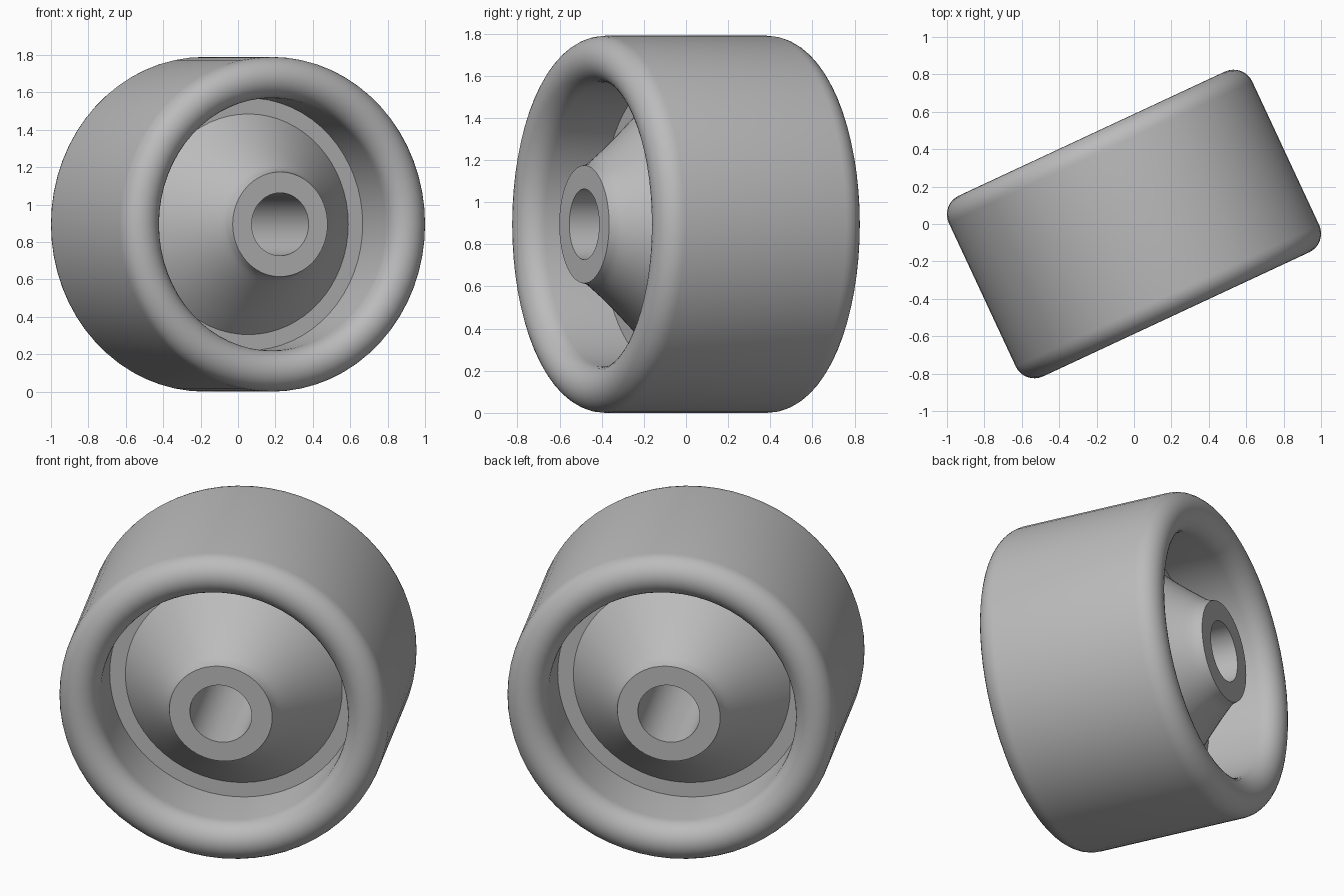
import bpy, bmesh, math
from mathutils import Matrix, Vector

cube = bpy.data.objects.get("Cube")
if cube:
    bpy.data.objects.remove(cube, do_unlink=True)

RADIUS = 0.895       # outer tyre radius
HALF = 0.533         # half of the wheel width
BEAD = 0.11          # rounding of the tyre edge
YAW = math.radians(25)

grey = bpy.data.materials.new("plain_grey")
grey.use_nodes = True
GREY = (0.5, 0.5, 0.5, 1)
grey.diffuse_color = GREY
grey.node_tree.nodes["Principled BSDF"].inputs["Base Color"].default_value = GREY


def lathe(name, half_profile, steps):
    """Mirror a (radius, offset) half profile and spin the closed loop about Y."""
    loop = half_profile + [(r, -t) for r, t in reversed(half_profile)]
    bm = bmesh.new()
    verts = [bm.verts.new((r, t, 0)) for r, t in loop]
    edges = [bm.edges.new((v, verts[(i + 1) % len(verts)])) for i, v in enumerate(verts)]
    bmesh.ops.spin(bm, geom=verts + edges, cent=(0, 0, 0), axis=(0, 1, 0),
                   angle=math.tau, steps=steps, use_merge=True)
    bmesh.ops.remove_doubles(bm, verts=bm.verts, dist=0.0001)
    bmesh.ops.recalc_face_normals(bm, faces=bm.faces)
    bm.transform(Matrix.Translation(Vector((0, 0, RADIUS))) @ Matrix.Rotation(YAW, 4, "Z"))
    mesh = bpy.data.meshes.new(name)
    bm.to_mesh(mesh)
    bm.free()
    mesh.materials.append(grey)
    obj = bpy.data.objects.new(name, mesh)
    bpy.context.collection.objects.link(obj)
    bpy.ops.object.select_all(action="DESELECT")
    obj.select_set(True)
    bpy.context.view_layer.objects.active = obj
    bpy.ops.object.shade_smooth_by_angle(angle=math.radians(30))
    return obj


# Tyre: flat tread with a fully rounded bead on each side
bead = [(RADIUS - BEAD + BEAD * math.cos(a), HALF - BEAD + BEAD * math.sin(a))
        for a in (math.pi * i / 16 for i in range(17))]
lathe("tyre", bead, 64)

# Wheel disc: bore, flat hub face, flared cone and a flat seat inside the tyre
disc = [(0.168, HALF), (0.28, HALF), (0.288, 0.5), (0.302, 0.475), (0.32, 0.45),
        (0.37, 0.385), (0.44, 0.3), (0.52, 0.21), (0.59, 0.13), (0.69, 0.13)]
lathe("wheel_disc", list(reversed(disc)), 64)
